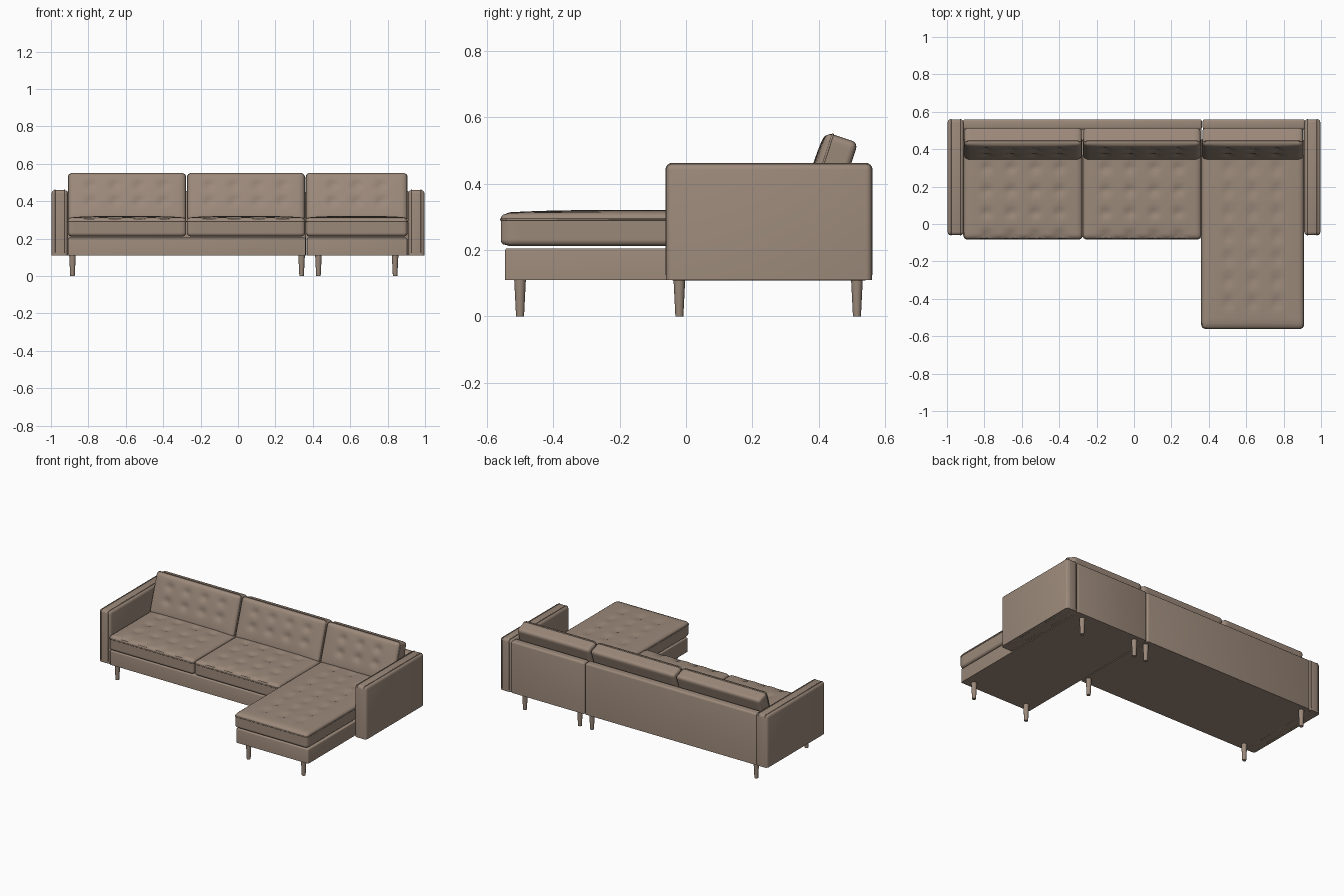
import bpy
import bmesh
from math import radians, sin, cos, pi, exp
from mathutils import Vector, Euler

if "Cube" in bpy.data.objects:
    bpy.data.objects.remove(bpy.data.objects["Cube"], do_unlink=True)

# One upholstery colour for the whole sofa
fabric = bpy.data.materials.new("taupe fabric")
fabric.use_nodes = True
TAUPE = (0.33, 0.25, 0.195, 1)
fabric.diffuse_color = TAUPE
bsdf = fabric.node_tree.nodes["Principled BSDF"]
bsdf.inputs["Base Color"].default_value = TAUPE
bsdf.inputs["Roughness"].default_value = 0.9


def add_object(name, data):
    obj = bpy.data.objects.new(name, data)
    bpy.context.collection.objects.link(obj)
    data.materials.append(fabric)
    return obj


def mesh_object(name, bm, angle):
    bmesh.ops.recalc_face_normals(bm, faces=bm.faces)
    mesh = bpy.data.meshes.new(name)
    bm.to_mesh(mesh)
    bm.free()
    obj = add_object(name, mesh)
    bpy.ops.object.select_all(action="DESELECT")
    obj.select_set(True)
    bpy.context.view_layer.objects.active = obj
    bpy.ops.object.shade_smooth_by_angle(angle=radians(angle))
    return obj


def panel(name, low, high, radius):
    """Upholstered block, rounded everywhere except around its base."""
    low, high = Vector(low), Vector(high)
    bm = bmesh.new()
    bmesh.ops.create_cube(bm, size=1)
    for v in bm.verts:
        v.co = Vector(a + (b - a) * (c + 0.5) for a, b, c in zip(low, high, v.co))
    edges = [e for e in bm.edges if max(v.co.z for v in e.verts) > low.z + 0.001]
    bmesh.ops.bevel(bm, geom=edges, offset=radius, segments=3, profile=0.5,
                    affect="EDGES", clamp_overlap=True)
    return mesh_object(name, bm, 35)


def piping(name, centre, width, height, radius, rotation=(0, 0, 0), thick=0.003):
    """Closed rounded-rectangle cord along a seam."""
    curve = bpy.data.curves.new(name, "CURVE")
    curve.dimensions = "3D"
    curve.bevel_depth = thick
    curve.bevel_resolution = 1
    points = []
    for corner, (sx, sy) in enumerate([(1, 1), (-1, 1), (-1, -1), (1, -1)]):
        for step in range(5):
            a = (corner + step / 4) * pi / 2
            points.append((sx * (width / 2 - radius) + radius * cos(a),
                           sy * (height / 2 - radius) + radius * sin(a), 0))
    spline = curve.splines.new("POLY")
    spline.points.add(len(points) - 1)
    for point, co in zip(spline.points, points):
        point.co = (*co, 1)
    spline.use_cyclic_u = True
    obj = add_object(name, curve)
    obj.location, obj.rotation_euler = centre, rotation


def cushion(name, centre, size, columns, rows, pitch, tilt=0, shift=0, radius=0.02):
    """Soft rounded box with a crowned, tufted face on local +z."""
    half = Vector(size) / 2
    inner = half - Vector((radius, radius, radius))
    tufts = [((i - (columns - 1) / 2) * pitch[0], shift + (j - (rows - 1) / 2) * pitch[1])
             for i in range(columns) for j in range(rows)]
    bm = bmesh.new()
    bmesh.ops.create_cube(bm, size=2)
    bmesh.ops.subdivide_edges(bm, edges=bm.edges[:], cuts=36, use_grid_fill=True)
    for v in bm.verts:
        top = v.co.z > 0.999
        p = Vector(c * h for c, h in zip(v.co, half))
        q = Vector(max(-i, min(i, c)) for c, i in zip(p, inner))
        v.co = q + (p - q).normalized() * radius
        if top:
            u, w = p.x / half.x, p.y / half.y
            v.co.z += 0.009 * (1 - u ** 4) * (1 - w ** 4)
            for tx, ty in tufts:
                d2 = (p.x - tx) ** 2 + (p.y - ty) ** 2
                v.co.z -= 0.011 * exp(-d2 / 0.0006)
    obj = mesh_object(name, bm, 80)
    rotation = Euler((radians(tilt), 0, 0))
    obj.location, obj.rotation_euler = centre, rotation
    seam = Vector((0, 0, half.z - radius))
    seam.rotate(rotation)
    piping(name + "_piping", Vector(centre) + seam, size[0], size[1], radius, rotation)


def leg(name, x, y):
    bm = bmesh.new()
    bmesh.ops.create_cone(bm, cap_ends=True, segments=16, radius1=0.012,
                          radius2=0.018, depth=0.12)
    obj = mesh_object(name, bm, 40)
    obj.location = (x, y, 0.06)


# Bases and back panels of the sofa and the chaise
FLOOR = 0.11
panel("sofa_base", (-0.91, -0.065, FLOOR), (0.362, 0.53, 0.205), 0.006)
panel("chaise_base", (0.368, -0.545, FLOOR), (0.905, 0.53, 0.205), 0.006)
panel("sofa_back", (-0.915, 0.505, FLOOR), (0.363, 0.56, 0.455), 0.012)
panel("chaise_back", (0.367, 0.505, FLOOR), (0.915, 0.56, 0.455), 0.012)

# Arms with corded side seams
for side, label in ((-1, "right"), (1, "left")):
    x_in, x_out = side * 0.91, side * 0.997
    panel(label + "_arm", (min(x_in, x_out), -0.06, FLOOR),
          (max(x_in, x_out), 0.56, 0.46), 0.018)
    for seam_x, seam in ((side * 0.979, "outer"), (side * 0.928, "inner")):
        piping(f"{label}_arm_{seam}_piping", (seam_x, 0.25, 0.286), 0.618, 0.348, 0.018,
               (radians(90), 0, radians(90)))

# Seat and back cushions: name, left edge, right edge, front edge, tuft columns and rows
SEATS = [("right", -0.91, -0.277, -0.08, 4, 4),
         ("middle", -0.273, 0.358, -0.08, 4, 4),
         ("chaise", 0.362, 0.907, -0.558, 3, 7)]
for label, x0, x1, front, columns, rows in SEATS:
    mid, width, rear = (x0 + x1) / 2, x1 - x0, 0.46
    tuft_mid = 0.3 - (rows - 1) * 0.06
    cushion(label + "_seat_cushion", (mid, (front + rear) / 2, 0.262),
            (width, rear - front, 0.1), columns, rows, (0.13, 0.12),
            shift=tuft_mid - (front + rear) / 2)
    cushion(label + "_back_cushion", (mid, 0.43, 0.413), (width - 0.006, 0.265, 0.1),
            columns, 2, (0.13, 0.09), tilt=72, shift=0.015)

# Tapered legs
for x in (-0.885, 0.34):
    for y, place in ((-0.02, "front"), (0.515, "back")):
        leg(f"sofa_{place}_leg", x, y)
for x in (0.43, 0.84):
    for y, place in ((-0.5, "front"), (0.515, "back")):
        leg(f"chaise_{place}_leg", x, y)
